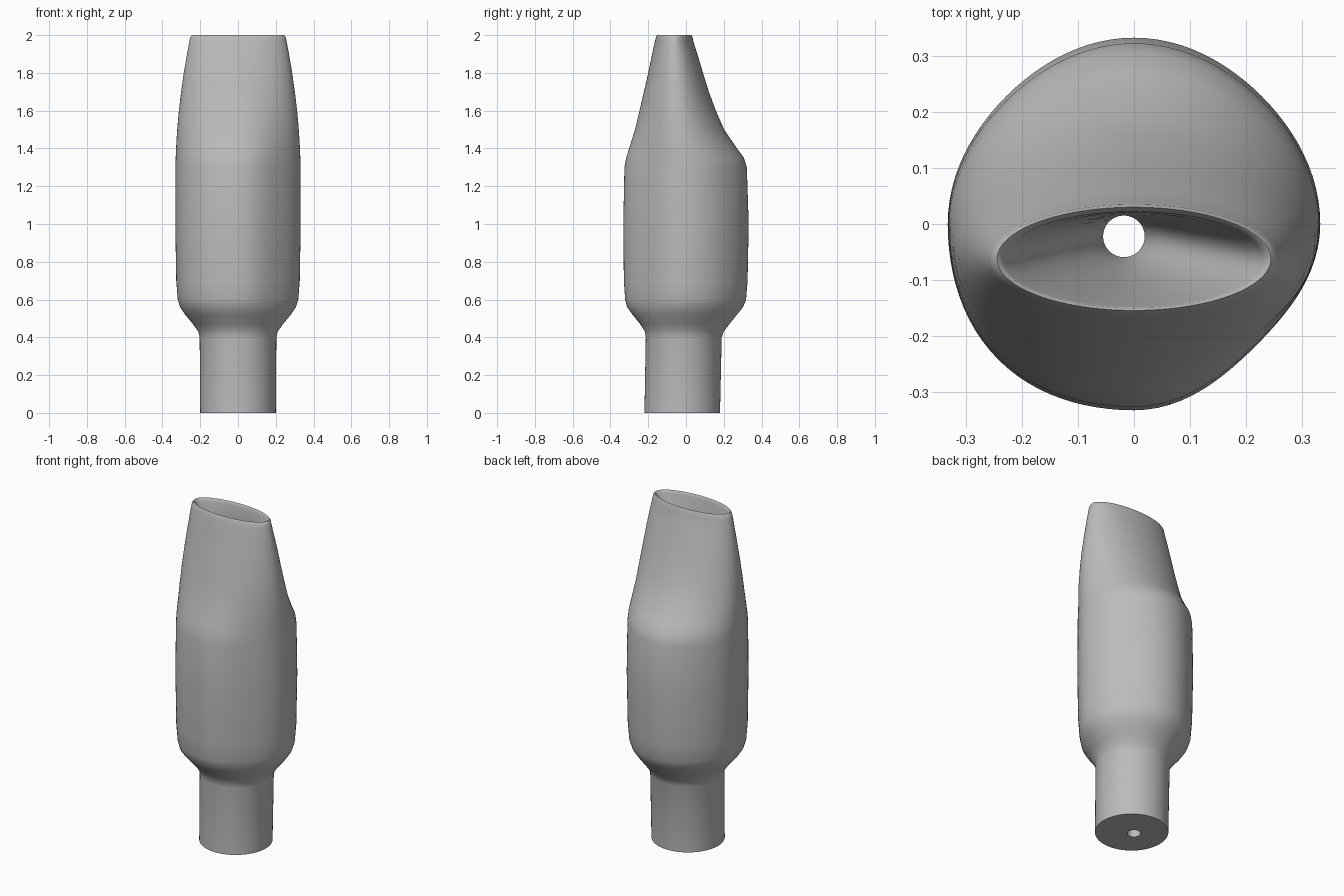
import bpy
import bmesh
from math import sin, cos, tau, radians

cube = bpy.data.objects.get("Cube")
if cube:
    bpy.data.objects.remove(cube, do_unlink=True)

SEGMENTS = 96

# Outer cross-sections: height, half width, front y, back y, lopsidedness
OUTER = [
    (0, .2, -.22, .18, 0), (.4, .203, -.213, .189, 0),
    (.43, .21, -.217, .2, 0), (.47, .238, -.243, .23, .2),
    (.52, .28, -.283, .27, .6), (.56, .307, -.312, .302, .9),
    (.6, .319, -.322, .318, 1), (.7, .327, -.329, .326, 1),
    (1, .332, -.332, .332, 1), (1.3, .331, -.326, .322, 1),
    (1.35, .33, -.317, .307, 1), (1.4, .328, -.301, .27, .9),
    (1.5, .322, -.27, .202, .6), (1.6, .313, -.246, .158, .4),
    (1.7, .301, -.223, .121, .2), (1.8, .287, -.2, .09, .1),
    (1.9, .27, -.179, .06, 0), (1.97, .257, -.164, .038, 0),
    (1.99, .252, -.159, .035, 0), (2, .244, -.154, .03, 0),
]

# Inner cross-sections, from the mouth down through the narrow bore
INNER = [
    (1.995, .238, -.15, .026, 0), (1.98, .231, -.147, .022, 0),
    (1.9, .203, -.135, .02, 0), (1.7, .135, -.105, .018, 0),
    (1.5, .065, -.073, .016, 0), (1.4, .037, -.059, .015, 0),
    (0, .037, -.059, .015, 0),
]


def lopsided(angle, amount):
    """Squash or swell each quarter of the body slightly."""
    if sin(angle) >= 0:
        weight = -.03
    else:
        weight = -.075 if cos(angle) > 0 else .03
    return 1 + amount * weight * sin(2 * angle) ** 2


def add_ring(bm, section, shift):
    z, half_width, front, back, amount = section
    middle, depth = (front + back) / 2, (back - front) / 2
    ring = []
    for i in range(SEGMENTS):
        a = tau * i / SEGMENTS
        k = lopsided(a, amount)
        ring.append(bm.verts.new((shift + half_width * k * cos(a),
                                  middle + depth * k * sin(a), z)))
    return ring


# Loft the shell, cavity and base as one closed surface
bm = bmesh.new()
rings = [add_ring(bm, s, 0) for s in OUTER]
for s in INNER:
    narrowing = min(1, (2 - s[0]) / .6)
    rings.append(add_ring(bm, s, -.018 * narrowing))
for lower, upper in zip(rings, rings[1:] + rings[:1]):
    for i in range(SEGMENTS):
        j = (i + 1) % SEGMENTS
        bm.faces.new((lower[i], lower[j], upper[j], upper[i]))
bmesh.ops.recalc_face_normals(bm, faces=bm.faces)
mesh = bpy.data.meshes.new("mouthpiece_body")
bm.to_mesh(mesh)
bm.free()

body = bpy.data.objects.new("mouthpiece_body", mesh)
bpy.context.collection.objects.link(body)

# Plain grey material
grey = bpy.data.materials.new("plain grey")
grey.use_nodes = True
colour = (.5, .5, .5, 1)
grey.diffuse_color = colour
grey.node_tree.nodes["Principled BSDF"].inputs["Base Color"].default_value = colour
mesh.materials.append(grey)

# Smooth shading with a sharp base edge
bpy.ops.object.select_all(action="DESELECT")
body.select_set(True)
bpy.context.view_layer.objects.active = body
bpy.ops.object.shade_smooth_by_angle(angle=radians(50))
